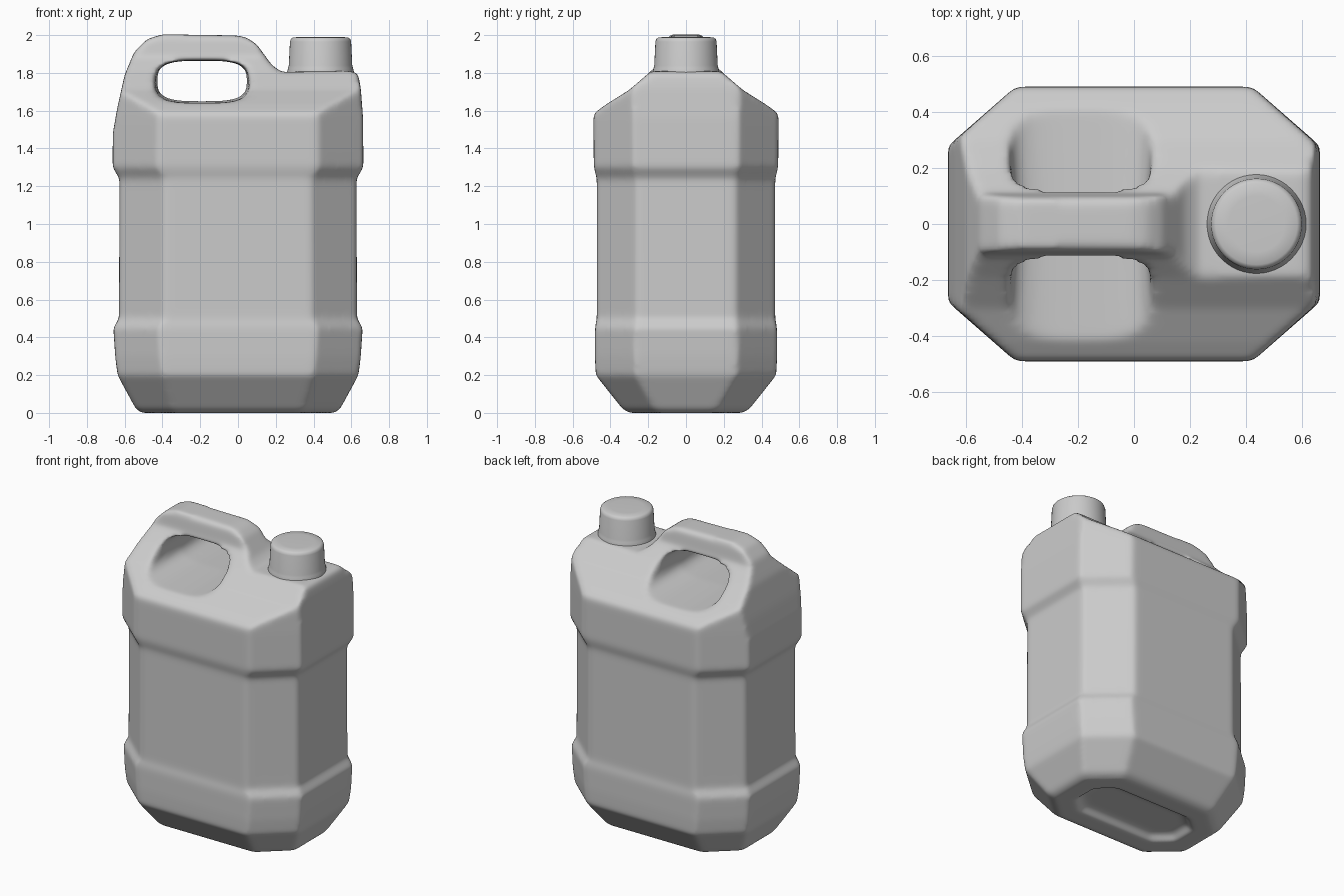
import bpy, bmesh, math

if "Cube" in bpy.data.objects:
    bpy.data.objects.remove(bpy.data.objects["Cube"])


def loft(name, rings):
    """Closed mesh skinned through rings with equal point counts."""
    bm = bmesh.new()
    loops = [[bm.verts.new(p) for p in ring] for ring in rings]
    n = len(loops[0])
    for a, b in zip(loops, loops[1:]):
        for i in range(n):
            j = (i + 1) % n
            bm.faces.new((a[i], a[j], b[j], b[i]))
    bm.faces.new(loops[0])
    bm.faces.new(loops[-1])
    bmesh.ops.recalc_face_normals(bm, faces=bm.faces)
    mesh = bpy.data.meshes.new(name)
    bm.to_mesh(mesh)
    bm.free()
    ob = bpy.data.objects.new(name, mesh)
    bpy.context.collection.objects.link(ob)
    return ob


def octagon(z, hx, hy, c=1.0):
    cx, cy = hx - 0.24 * c, hy - 0.21 * c
    return [(hx, -cy, z), (hx, cy, z), (cx, hy, z), (-cx, hy, z),
            (-hx, cy, z), (-hx, -cy, z), (-cx, -hy, z), (cx, -hy, z)]


def boolean(ob, tool, operation):
    tool.hide_render = True
    tool.hide_viewport = True
    m = ob.modifiers.new(tool.name, 'BOOLEAN')
    m.operation, m.object, m.solver = operation, tool, 'EXACT'


# Octagonal body with raised bands above and below the label area
body = loft("can_body", [octagon(*r) for r in (
    (0, 0.51, 0.30, 0.75), (0.02, 0.54, 0.335, 0.8), (0.2, 0.638, 0.478),
    (0.3, 0.65, 0.482), (0.45, 0.66, 0.482), (0.50, 0.63, 0.472),
    (1.24, 0.627, 0.472), (1.30, 0.664, 0.488), (1.55, 0.662, 0.49),
    (2.1, 0.65, 0.488))])

# Front outline: handle arch on the left, low neck platform on the right
front = [(-0.8, -0.1), (0.8, -0.1), (0.8, 1.5), (0.665, 1.52), (0.65, 1.72),
         (0.635, 1.80), (0.59, 1.81), (0.23, 1.805), (0.18, 1.84),
         (0.10, 1.95), (0.05, 1.985), (0, 1.998), (-0.40, 2.004),
         (-0.48, 1.98), (-0.55, 1.91), (-0.60, 1.79), (-0.64, 1.61),
         (-0.668, 1.45), (-0.8, 1.4)]
boolean(body, loft("front_outline", [[(x, y, z) for x, z in front] for y in (-1, 1)]), 'INTERSECT')

# Side outline: sloping shoulders rising to the narrow handle ridge
half = [(0.8, -0.1), (0.8, 1.54), (0.49, 1.585), (0.42, 1.635), (0.30, 1.71),
        (0.19, 1.805), (0.11, 1.885), (0.10, 1.96), (0.07, 2.1)]
side = half + [(-y, z) for y, z in reversed(half)]
boolean(body, loft("side_outline", [[(x, y, z) for y, z in side] for x in (-1, 1)]), 'INTERSECT')


# Handle opening, flaring outwards
def opening(y, s):
    pts = []
    for i in range(40):
        a = math.tau * i / 40
        c, d = math.cos(a), math.sin(a)
        pts.append((-0.19 + s * 0.237 * math.copysign(abs(c) ** 0.6, c), y,
                    1.757 + s * 0.107 * math.copysign(abs(d) ** 0.6, d)))
    return pts


boolean(body, loft("handle_opening", [opening(-0.6, 1.14), opening(0, 1), opening(0.6, 1.14)]), 'DIFFERENCE')

# Shallow recess under the base
boolean(body, loft("base_recess", [octagon(-0.04, 0.42, 0.21, 0.5),
                                   octagon(0.04, 0.36, 0.15, 0.4)]), 'DIFFERENCE')

# Soft moulded edges
remesh = body.modifiers.new("remesh", 'REMESH')
remesh.mode, remesh.voxel_size, remesh.use_smooth_shade = 'VOXEL', 0.014, True
soft = body.modifiers.new("soften", 'SMOOTH')
soft.factor, soft.iterations = 0.5, 14

# Screw cap and neck
profile = [(0.178, 1.74), (0.178, 1.80), (0.172, 1.825), (0.168, 1.84),
           (0.162, 1.965), (0.157, 1.98), (0.145, 1.988), (0.10, 1.99)]
cap = loft("cap", [[(0.437 + r * math.cos(math.tau * i / 48),
                     r * math.sin(math.tau * i / 48), z) for i in range(48)]
                   for r, z in profile])
bpy.context.view_layer.objects.active = cap
cap.select_set(True)
bpy.ops.object.shade_smooth_by_angle(angle=math.radians(50))
